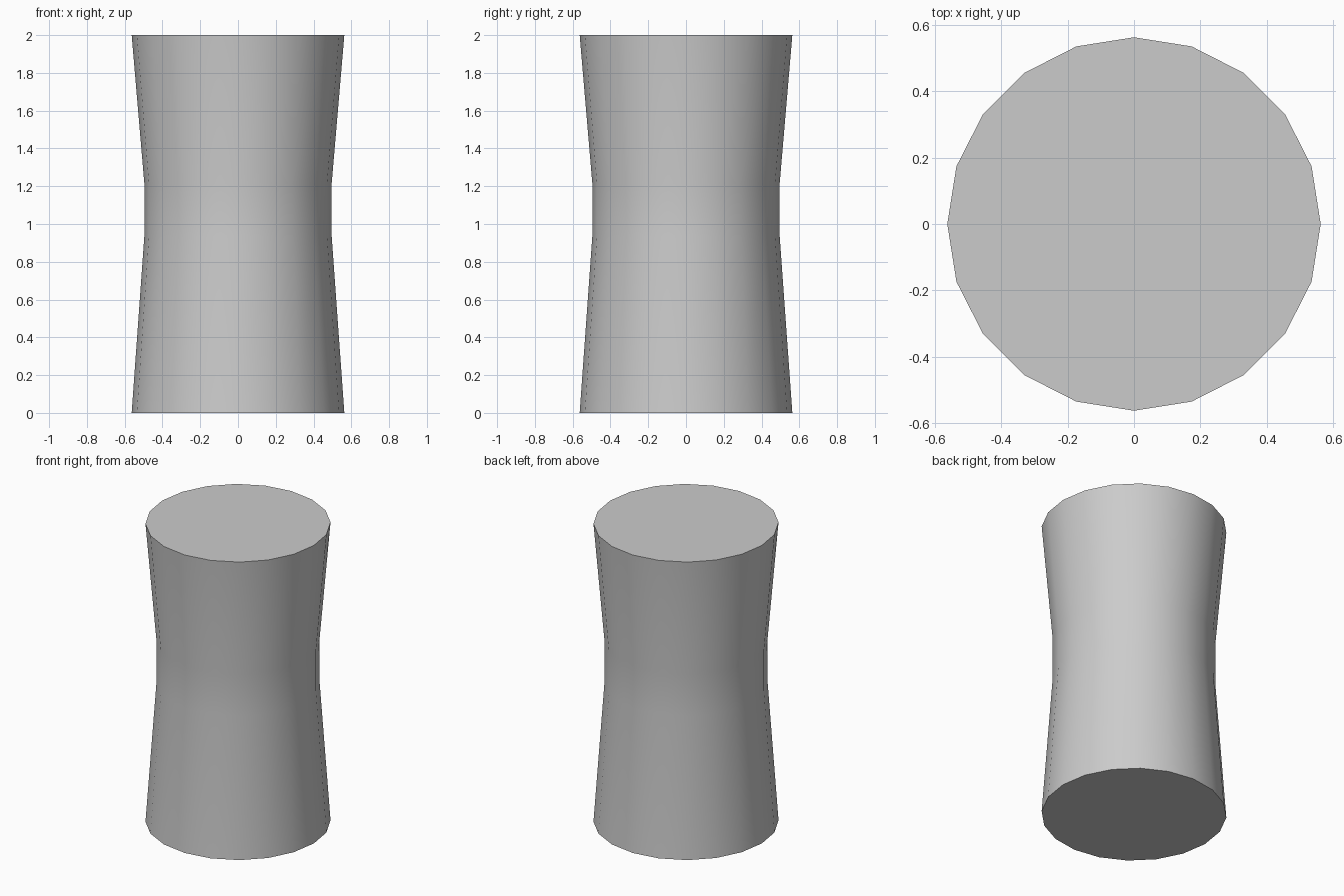
import bpy, bmesh
from math import cos, sin, pi, radians

if "Cube" in bpy.data.objects:
    bpy.data.objects.remove(bpy.data.objects["Cube"])

SIDES = 20
# Waisted profile: (radius, height)
PROFILE = [(0.563, 0.0), (0.496, 0.935), (0.496, 1.215), (0.563, 2.0)]

# Stack rings of the profile and bridge them
bm = bmesh.new()
rings = [[bm.verts.new((r * cos(2 * pi * i / SIDES), r * sin(2 * pi * i / SIDES), z))
          for i in range(SIDES)] for r, z in PROFILE]
for low, high in zip(rings, rings[1:]):
    for i in range(SIDES):
        j = (i + 1) % SIDES
        bm.faces.new((low[i], low[j], high[j], high[i]))

# Flat end caps
bm.faces.new(rings[0][::-1])
bm.faces.new(rings[-1])

mesh = bpy.data.meshes.new("waisted_column")
bm.to_mesh(mesh)
bm.free()
column = bpy.data.objects.new("waisted_column", mesh)
bpy.context.collection.objects.link(column)

# Smooth sides, sharp rims
bpy.context.view_layer.objects.active = column
column.select_set(True)
bpy.ops.object.shade_smooth_by_angle(angle=radians(30))
